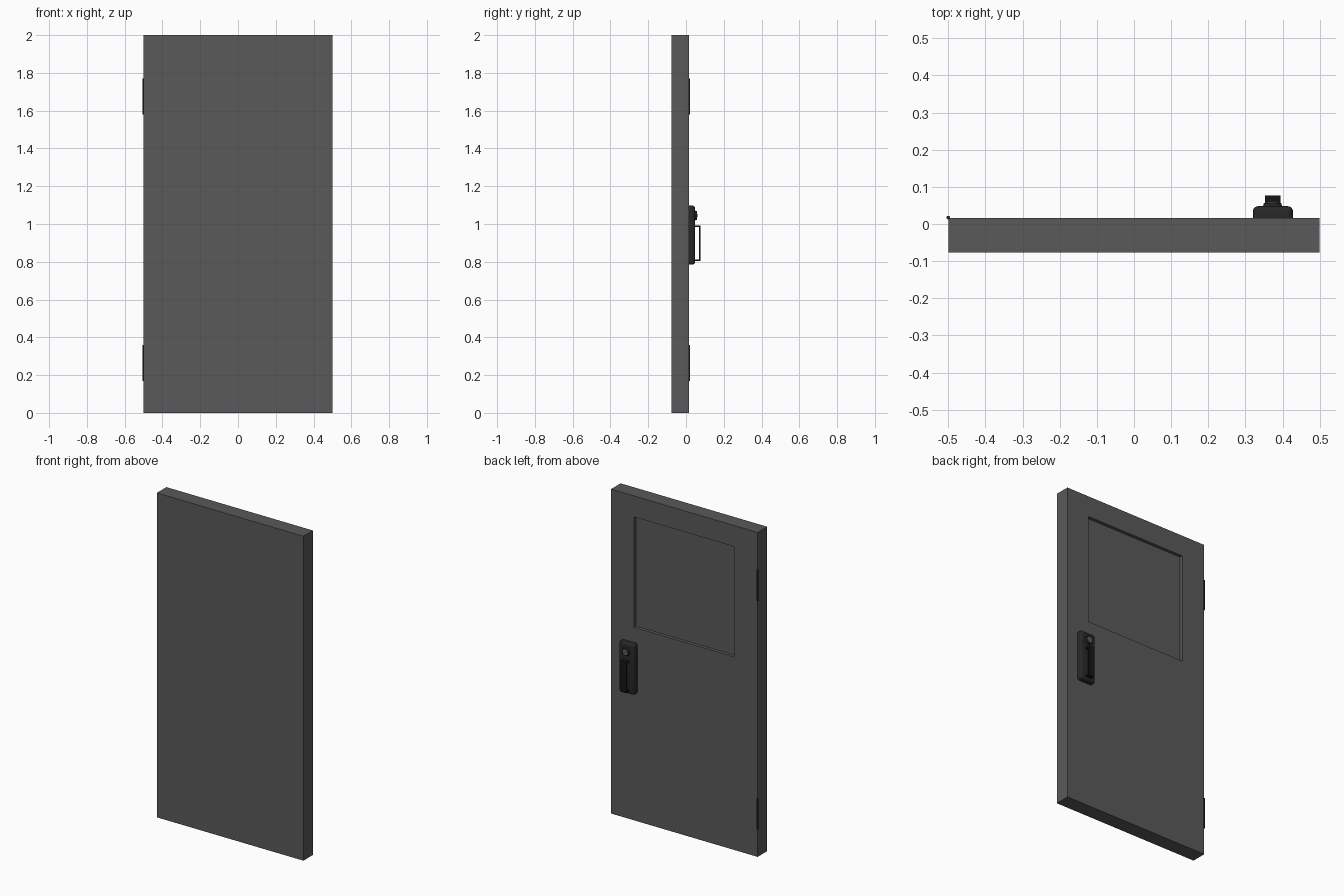
import bpy, bmesh, math
from mathutils import Vector, Matrix

if "Cube" in bpy.data.objects:
    bpy.data.objects.remove(bpy.data.objects["Cube"])


def material(name, v):
    m = bpy.data.materials.new(name)
    m.diffuse_color = (v, v, v, 1)
    m.use_nodes = True
    m.node_tree.nodes["Principled BSDF"].inputs["Base Color"].default_value = m.diffuse_color
    return m


DOOR = material("door_grey", 0.10)
DARK = material("dark_plastic", 0.02)
BLACK = material("black_grip", 0.008)
METAL = material("lock_metal", 0.12)
FACE_Y = 0.016   # y of the door's hardware side


def finish(bm, name, mat, smooth=False):
    bmesh.ops.recalc_face_normals(bm, faces=bm.faces[:])
    me = bpy.data.meshes.new(name)
    bm.to_mesh(me)
    bm.free()
    ob = bpy.data.objects.new(name, me)
    bpy.context.collection.objects.link(ob)
    me.materials.append(mat)
    if smooth:
        bpy.ops.object.select_all(action='DESELECT')
        ob.select_set(True)
        bpy.context.view_layer.objects.active = ob
        bpy.ops.object.shade_smooth_by_angle(angle=math.radians(35))
    return ob


def box_bm(x0, x1, y0, y1, z0, z1):
    bm = bmesh.new()
    bmesh.ops.create_cube(bm, size=1)
    for v in bm.verts:
        v.co = Vector((x1 if v.co.x > 0 else x0,
                       y1 if v.co.y > 0 else y0,
                       z1 if v.co.z > 0 else z0))
    return bm


def cylinder(name, mat, r, depth, loc, axis='Z', r2=None, seg=32):
    bm = bmesh.new()
    rot = Matrix.Rotation(-math.pi / 2, 4, 'X') if axis == 'Y' else Matrix()
    bmesh.ops.create_cone(bm, cap_ends=True, segments=seg, radius1=r,
                          radius2=r if r2 is None else r2, depth=depth,
                          matrix=Matrix.Translation(loc) @ rot)
    return finish(bm, name, mat, True)


# Door slab with a shallow recessed panel on the hardware side
bm = box_bm(-0.5, 0.5, -0.077, FACE_Y, 0, 2)
back = max(bm.faces, key=lambda f: f.calc_center_median().y)
bmesh.ops.inset_individual(bm, faces=[back], thickness=0.15)
for v in back.verts:
    v.co.x = 0.345 if v.co.x > 0 else -0.34
    v.co.z = 1.87 if v.co.z > 1 else 1.19
panel = bmesh.ops.extrude_discrete_faces(bm, faces=[back])["faces"][0]
for v in panel.verts:
    v.co.y -= 0.02
finish(bm, "door_slab", DOOR)

# Hinge barrels
for name, z in (("lower_hinge", 0.265), ("upper_hinge", 1.675)):
    cylinder(name, DARK, 0.005, 0.19, (-0.5, FACE_Y + 0.001, z), seg=16)

# Handle plate, rounded everywhere but against the door
bm = box_bm(0.32, 0.428, FACE_Y - 0.002, 0.048, 0.785, 1.097)
edges = [e for e in bm.edges if max(v.co.y for v in e.verts) > 0.04]
bmesh.ops.bevel(bm, geom=edges, offset=0.014, segments=4, profile=0.5,
                affect='EDGES', clamp_overlap=True)
finish(bm, "handle_plate", DARK, True)

# U-shaped pull grip: side profile extruded across x
profile = [(0.045, 0.803), (0.077, 0.803), (0.077, 0.992), (0.045, 0.992),
           (0.045, 0.984), (0.069, 0.984), (0.069, 0.811), (0.045, 0.811)]
bm = bmesh.new()
f = bm.faces.new([bm.verts.new((0.353, y, z)) for y, z in profile])
ext = bmesh.ops.extrude_face_region(bm, geom=[f])["geom"]
bmesh.ops.translate(bm, vec=(0.041, 0, 0),
                    verts=[g for g in ext if isinstance(g, bmesh.types.BMVert)])
finish(bm, "pull_grip", BLACK)

# Lock: collar, cylinder and key slot
cylinder("lock_collar", DARK, 0.026, 0.010, (0.373, 0.052, 1.045), 'Y', r2=0.023)
cylinder("lock_cylinder", METAL, 0.017, 0.012, (0.373, 0.053, 1.045), 'Y')
finish(box_bm(0.371, 0.375, 0.055, 0.0596, 1.037, 1.053), "key_slot", BLACK)
